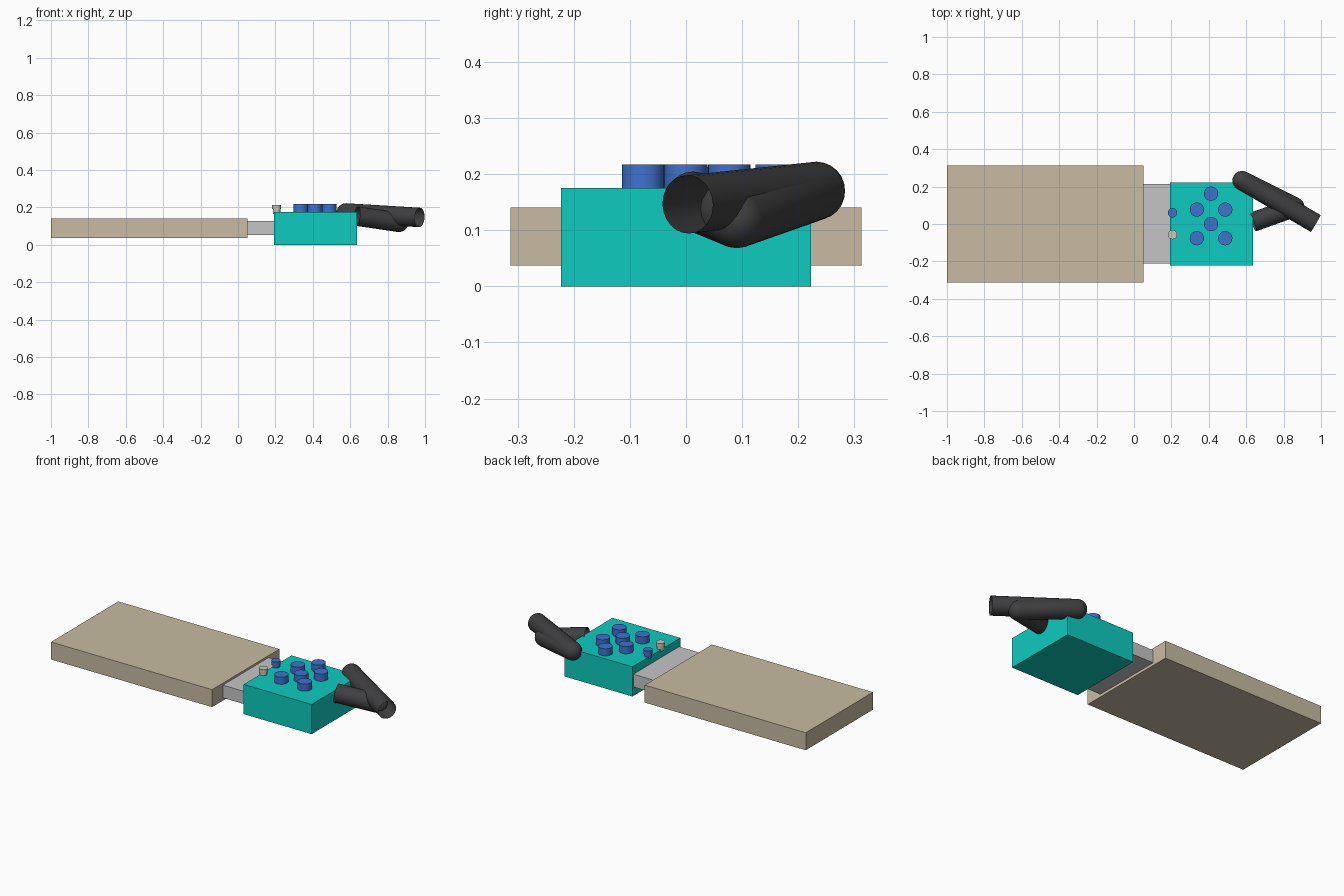
import bpy, bmesh, math
from mathutils import Vector

if "Cube" in bpy.data.objects:
    bpy.data.objects.remove(bpy.data.objects["Cube"])


def material(name, rgb):
    m = bpy.data.materials.new(name)
    m.diffuse_color = (*rgb, 1)
    m.use_nodes = True
    m.node_tree.nodes["Principled BSDF"].inputs["Base Color"].default_value = m.diffuse_color
    return m


TAN = material("tan", (0.58, 0.50, 0.36))
TEAL = material("teal", (0.004, 0.60, 0.52))
GREY = material("metal_grey", (0.56, 0.56, 0.56))
BLUE = material("blue", (0.05, 0.17, 0.62))
PALE = material("pale_grey", (0.60, 0.57, 0.53))
DARK = material("charcoal", (0.05, 0.05, 0.053))


def finish(bm, name, mat, smooth=False):
    bmesh.ops.recalc_face_normals(bm, faces=bm.faces)
    me = bpy.data.meshes.new(name)
    bm.to_mesh(me)
    bm.free()
    me.materials.append(mat)
    ob = bpy.data.objects.new(name, me)
    bpy.context.collection.objects.link(ob)
    if smooth:
        bpy.ops.object.select_all(action='DESELECT')
        ob.select_set(True)
        bpy.context.view_layer.objects.active = ob
        bpy.ops.object.shade_smooth_by_angle(angle=math.radians(40))
    return ob


def box(name, lo, hi, mat):
    bm = bmesh.new()
    bmesh.ops.create_cube(bm, size=1)
    for v in bm.verts:
        v.co = [lo[i] + (v.co[i] + 0.5) * (hi[i] - lo[i]) for i in range(3)]
    return finish(bm, name, mat)


def stud(name, x, y, sections, mat):
    """Upright stud made of stacked cylinders: (radius, bottom, top)."""
    bm = bmesh.new()
    for r, z0, z1 in sections:
        new = bmesh.ops.create_cone(bm, cap_ends=True, segments=24,
                                    radius1=r, radius2=r, depth=z1 - z0)["verts"]
        bmesh.ops.translate(bm, verts=new, vec=(x, y, (z0 + z1) / 2))
    return finish(bm, name, mat, True)


def folded_tube(name, points, radius, mat, sides=24, turn=10):
    """Open tube swept along a zigzag, pivoting round at every fold."""
    pts = [Vector(p) for p in points]
    dirs = [(b - a).normalized() for a, b in zip(pts, pts[1:])]
    rings = [(pts[0], dirs[0])]
    for p, d0, d1 in zip(pts[1:-1], dirs, dirs[1:]):
        a0 = math.atan2(d0.y, d0.x)
        swing = (math.atan2(d1.y, d1.x) - a0 + math.pi) % (2 * math.pi) - math.pi
        for i in range(turn + 1):
            t = i / turn
            a = a0 + swing * t
            z = d0.z * (1 - t) + d1.z * t
            rings.append((p, Vector((math.cos(a), math.sin(a), z)).normalized()))
    rings.append((pts[-1], dirs[-1]))
    bm = bmesh.new()
    loops = []
    for p, d in rings:
        u = d.cross(Vector((0, 0, 1))).normalized()
        w = u.cross(d)
        loops.append([bm.verts.new(p + radius * (u * math.cos(k) + w * math.sin(k)))
                      for k in (2 * math.pi * j / sides for j in range(sides))])
    for a, b in zip(loops, loops[1:]):
        for j in range(sides):
            k = (j + 1) % sides
            bm.faces.new((a[j], a[k], b[k], b[j]))
    return finish(bm, name, mat, True)


# Main blocks
box("cap", (-1.0, -0.313, 0.037), (0.05, 0.313, 0.14), TAN)
box("connector", (0.04, -0.212, 0.053), (0.20, 0.214, 0.128), GREY)
box("body", (0.193, -0.223, 0.0), (0.636, 0.223, 0.175), TEAL)

# Large buttons on the body
for i, (x, y) in enumerate([(0.336, 0.077), (0.412, 0.162), (0.488, 0.077),
                            (0.412, 0.0), (0.336, -0.076), (0.488, -0.076)]):
    stud(f"button_{i + 1}", x, y, [(0.038, 0.165, 0.217)], BLUE)

# Small pegs at the body edge
PEG = [(0.02, 0.165, 0.195), (0.025, 0.19, 0.213)]
stud("blue_peg", 0.206, 0.06, PEG, BLUE)
stud("pale_peg", 0.206, -0.057, PEG, PALE)

# Folded strap tube at the end
folded_tube("strap", [(0.635, 0.01, 0.153), (0.86, 0.09, 0.12),
                      (0.578, 0.232, 0.17), (0.971, 0.003, 0.146)], 0.052, DARK)
